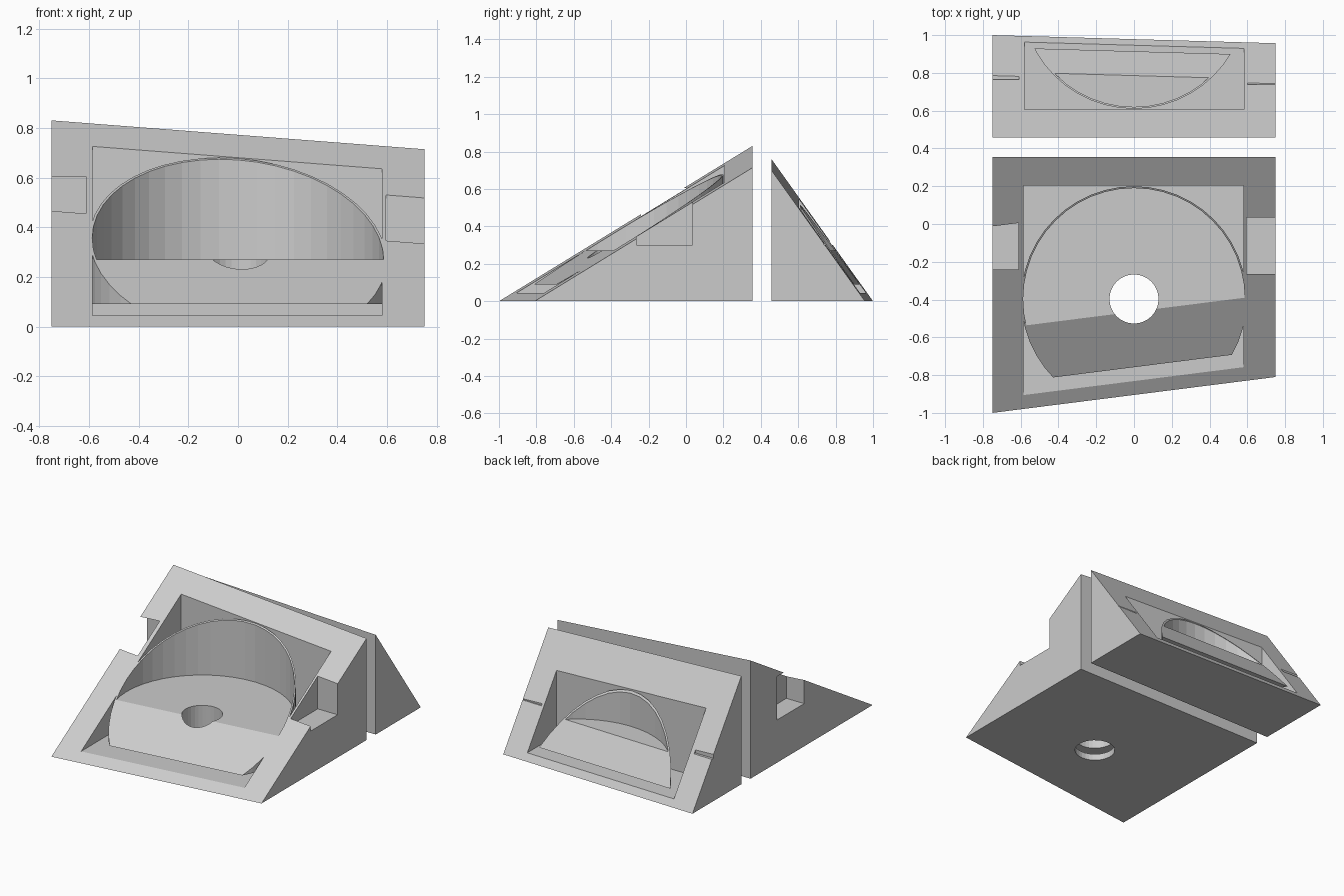
import bpy, bmesh, math

if "Cube" in bpy.data.objects:
    bpy.data.objects.remove(bpy.data.objects["Cube"])

grey = bpy.data.materials.new("plain_grey")
grey.diffuse_color = (0.6, 0.6, 0.6, 1)
grey.use_nodes = True
grey.node_tree.nodes["Principled BSDF"].inputs["Base Color"].default_value = grey.diffuse_color


def make(name, bm):
    bmesh.ops.recalc_face_normals(bm, faces=bm.faces)
    mesh = bpy.data.meshes.new(name)
    bm.to_mesh(mesh)
    bm.free()
    mesh.materials.append(grey)
    ob = bpy.data.objects.new(name, mesh)
    bpy.context.collection.objects.link(ob)
    return ob


def box(x0, x1, y0, y1, z0, z1):
    bm = bmesh.new()
    bmesh.ops.create_cube(bm, size=1)
    for v in bm.verts:
        v.co = (x1 if v.co.x > 0 else x0, y1 if v.co.y > 0 else y0, z1 if v.co.z > 0 else z0)
    return make("cutter", bm)


def cylinder(name, y, r, z0, z1, seg=48):
    bm = bmesh.new()
    bmesh.ops.create_cone(bm, cap_ends=True, segments=seg, radius1=r, radius2=r, depth=z1 - z0)
    bmesh.ops.translate(bm, vec=(0, y, (z0 + z1) / 2), verts=bm.verts)
    return make(name, bm)


def wedge(name, y_wall, toe_left, toe_right, top_left, top_right):
    # triangular prism: upright wall at y_wall, slope running down to the toe
    bm = bmesh.new()
    ends = []
    for x, toe, top in ((-0.75, toe_left, top_left), (0.75, toe_right, top_right)):
        ends.append([bm.verts.new(p) for p in ((x, toe, 0), (x, y_wall, 0), (x, y_wall, top))])
    a, b = ends
    bm.faces.new(a)
    bm.faces.new(b[::-1])
    for i in range(3):
        j = (i + 1) % 3
        bm.faces.new((a[i], b[i], b[j], a[j]))
    return make(name, bm)


def boolean(ob, cutter, op="DIFFERENCE"):
    mod = ob.modifiers.new("cut", "BOOLEAN")
    mod.operation, mod.solver, mod.object = op, "EXACT", cutter
    bpy.context.view_layer.update()
    with bpy.context.temp_override(object=ob, active_object=ob, selected_objects=[ob]):
        bpy.ops.object.modifier_apply(modifier=mod.name)
    bpy.data.objects.remove(cutter)


def build(side, slope, cy, pocket, notches, hole):
    # casing: wedge with a pocket, round seat and side notches
    casing = wedge(side + "_casing", *slope)
    boolean(casing, box(*pocket))
    boolean(casing, cylinder("cutter", cy, 0.597, 0.09, 1.3))
    for n in notches:
        boolean(casing, box(*n))
    # cup: thick disc with a thin rim, cut off by the same slope
    cup = cylinder(side + "_cup", cy, 0.597, 0.09, 1.2)
    boolean(cup, cylinder("cutter", cy, 0.587, 0.27, 1.3))
    # central hole through the disc and the casing floor
    if hole:
        for ob in (casing, cup):
            boolean(ob, cylinder("cutter", cy, 0.13, -0.2, 0.5, 32))
    boolean(cup, wedge("cutter", *slope), "INTERSECT")


build("front", (0.355, -1.0, -0.81, 0.83, 0.714), -0.397,
      (-0.585, 0.58, -1.4, 0.205, 0.045, 1.4),
      [(-1, -0.612, -0.24, 0.064, 0.30, 0.605), (0.595, 1, -0.265, 0.035, 0.30, 0.605)], True)
build("back", (0.457, 1.0, 0.957, 0.76, 0.70), 1.207,
      (-0.58, 0.582, 0.605, 1.6, 0.045, 1.4),
      [(-1, -0.61, 0.766, 1.07, 0.30, 0.605), (0.6, 1, 0.738, 1.05, 0.30, 0.605)], False)
